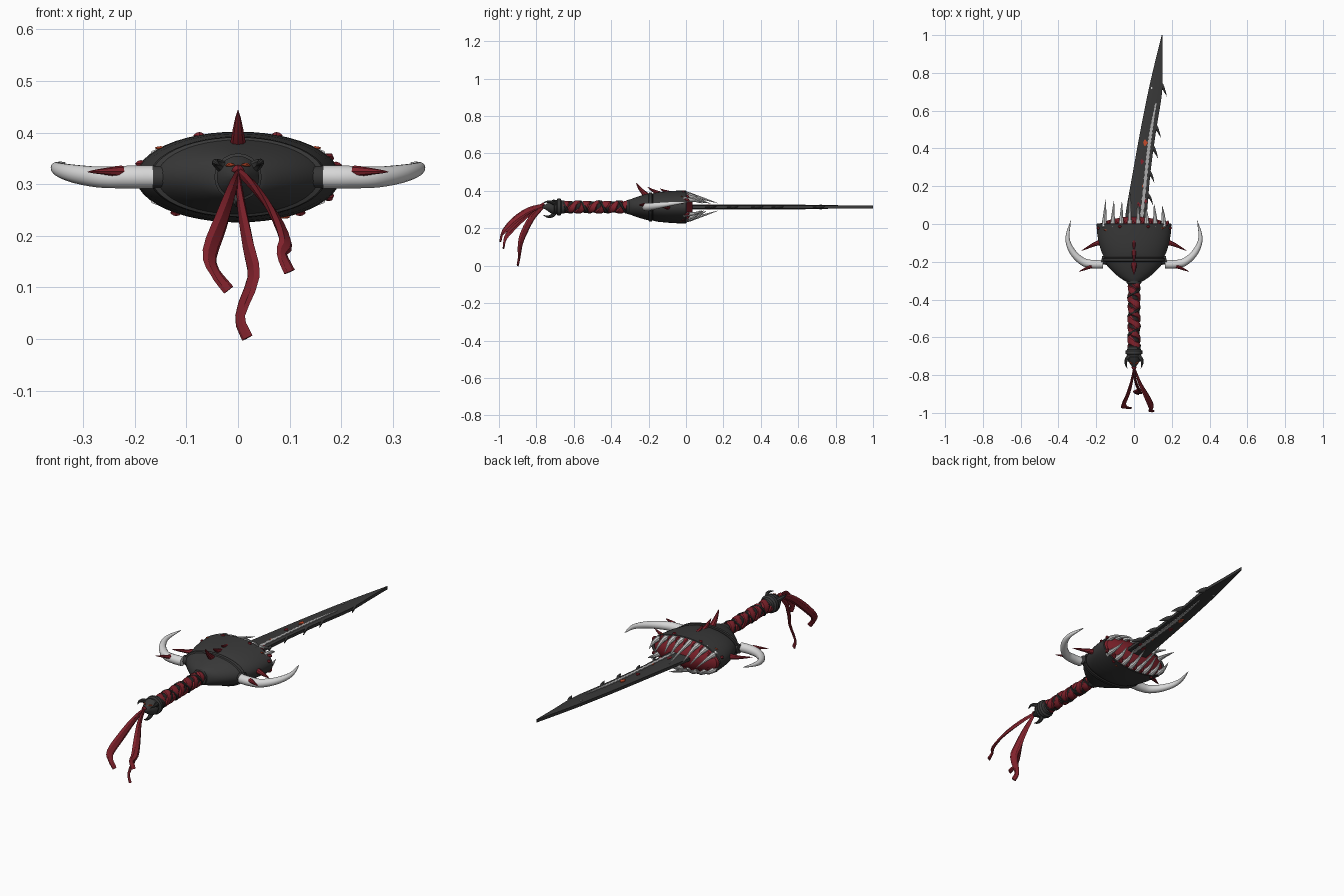
import bpy, bmesh, math, random
from mathutils import Vector

random.seed(4)
if bpy.data.objects.get("Cube"):
    bpy.data.objects.remove(bpy.data.objects["Cube"])

CZ = 0.314  # height of the sword's long axis


def material(name, rgb):
    m = bpy.data.materials.new(name)
    m.use_nodes = True
    m.diffuse_color = (*rgb, 1)
    m.node_tree.nodes["Principled BSDF"].inputs["Base Color"].default_value = (*rgb, 1)
    return m


CHARCOAL = material("charcoal", (0.04, 0.04, 0.04))
BLACK = material("black", (0.02, 0.019, 0.019))
CRIMSON = material("crimson", (0.22, 0.016, 0.025))
BONE = material("bone", (0.68, 0.68, 0.68))
STEEL = material("pale steel", (0.42, 0.42, 0.42))
EMBER = material("ember orange", (0.55, 0.07, 0.025))


def loft(name, rings, mats, pick=None, angle=40):
    """Skin closed rings; pick(face centre) chooses a material slot."""
    bm = bmesh.new()
    rows = [[bm.verts.new(p) for p in ring] for ring in rings]
    n = len(rows[0])
    for a, b in zip(rows, rows[1:]):
        for i in range(n):
            j = (i + 1) % n
            bm.faces.new((a[i], a[j], b[j], b[i]))
    bm.faces.new(rows[0])
    bm.faces.new(rows[-1])
    bmesh.ops.recalc_face_normals(bm, faces=bm.faces)
    if pick:
        for f in bm.faces:
            f.material_index = pick(f.calc_center_median())
    me = bpy.data.meshes.new(name)
    bm.to_mesh(me)
    bm.free()
    for m in mats:
        me.materials.append(m)
    ob = bpy.data.objects.new(name, me)
    bpy.context.collection.objects.link(ob)
    bpy.ops.object.select_all(action='DESELECT')
    ob.select_set(True)
    bpy.context.view_layer.objects.active = ob
    bpy.ops.object.shade_smooth_by_angle(angle=math.radians(angle))
    return ob


def smooth_path(pts, steps):
    """Catmull-Rom interpolation through points."""
    p = [Vector(q) for q in pts]
    p = [2 * p[0] - p[1]] + p + [2 * p[-1] - p[-2]]
    out = []
    for a, b, c, d in zip(p, p[1:], p[2:], p[3:]):
        for s in range(steps):
            t = s / steps
            out.append(0.5 * (2 * b + (c - a) * t + (2 * a - 5 * b + 4 * c - d) * t ** 2
                              + (3 * b - a - 3 * c + d) * t ** 3))
    return out + [p[-2]]


def tube(name, pts, radius, mat, sides=8, steps=4, aspect=1, twist=0, ref=(0, 0, 1), angle=40):
    """Sweep an oval along a path; radius is a function of 0..1."""
    path = smooth_path(pts, steps)
    rings = []
    for k, c in enumerate(path):
        t = (path[min(k + 1, len(path) - 1)] - path[max(k - 1, 0)]).normalized()
        u = Vector(ref).cross(t).normalized()
        v = t.cross(u)
        f = k / (len(path) - 1)
        r, w = radius(f), twist * f
        ru, rv = u * math.cos(w) + v * math.sin(w), v * math.cos(w) - u * math.sin(w)
        ring = []
        for i in range(sides):
            a = math.tau * i / sides
            ring.append(c + ru * r * math.cos(a) + rv * r * aspect * math.sin(a))
        rings.append(ring)
    return loft(name, rings, [mat], angle=angle)


def spike(r):
    return lambda f: r * (1 - f) ** 0.75 + 0.0005


def bump(r):
    return lambda f: .001 + r * math.sin(math.pi * f)


def oval(y, a, b, n=48):
    return [Vector((a * math.cos(math.tau * i / n), y, CZ + b * math.sin(math.tau * i / n)))
            for i in range(n)]


def revolve(name, profile, mat, n=20):
    return loft(name, [oval(y, r, r, n) for y, r in profile], [mat])


def plate(name, pts, width, z, mat):
    """Thin strip lying flat on the blade."""
    rings = []
    for x, y, k in pts:
        w = width * k
        rings.append([(x - w, y, z - .002), (x + w, y, z - .002), (x + w, y, z + .002), (x - w, y, z + .002)])
    return loft(name, rings, [mat], angle=20)


# Blade: swept outline with blunt bevelled edges (left x, right x, y)
outline = [(-.05, .06, -.05), (-.045, .068, .05), (-.005, .088, .28), (.035, .118, .5),
           (.075, .149, .7), (.112, .15, .86), (.147, .15, 1)]


def blade_ring(s):
    l, r, y = s
    w, h, e = r - l, .0125 - .004 * max(y, 0), .0075
    top = [(l, e), (l + .25 * w, h), (r - .2 * w, h), (r, e)]
    return [(x, y, CZ + z) for x, z in top] + [(x, y, CZ - z) for x, z in reversed(top)]


loft("blade", [blade_ring(s) for s in smooth_path(outline, 4)], [CHARCOAL], angle=12)

# Barbs hooked back along the right cutting edge
for x, y, s in ((.078, .12, .8), (.083, .24, .9), (.1, .37, 1), (.115, .48, 1), (.146, .7, 1)):
    tube("blade_barb", [(x - .02, y + .05 * s, CZ), (x + .008, y + .02 * s, CZ),
                        (x + .028 * s, y - .025 * s, CZ)], spike(.02 * s), CHARCOAL, 6, 3, .45, 1.57)

# Serrated pale inlay and coloured flecks on both faces
inlay = smooth_path([(.037, 0, 1), (.066, .29, 1), (.087, .47, 1), (.116, .64, .4)], 16)
for i, p in enumerate(inlay):
    p.z *= 1 if i % 2 else .55
for side in (-1, 1):
    z = CZ + side * .0125
    plate("blade_inlay", inlay, .010, z, STEEL)
    for x, y, s, m in ((.057, .43, .013, EMBER), (.04, .33, .01, CRIMSON), (.022, .1, .011, CRIMSON),
                       (.045, .2, .006, EMBER), (.06, .12, .008, CRIMSON), (.09, .72, .005, BONE)):
        plate("blade_fleck", [(x, y - s * 1.4, .1), (x + .004, y, 1), (x, y + s * 1.4, .1)], s, z, m)

# Guard shell: rounded oval bell with a raised band, dark groove and open mouth
shell = [(-.305, .04, .037), (-.297, .056, .041), (-.28, .082, .048), (-.25, .115, .058),
         (-.22, .143, .067), (-.2, .157, .072), (-.197, .168, .077), (-.183, .172, .078),
         (-.18, .16, .071), (-.172, .161, .074), (-.15, .171, .079), (-.1, .187, .084),
         (-.05, .195, .087), (0, .198, .088), (.003, .192, .084), (-.015, .18, .076)]
loft("guard_shell", [oval(*s) for s in shell], [CHARCOAL, BLACK],
     lambda c: 1 if -.183 < c.y < -.172 else 0)
loft("mouth_gum", [oval(-.02, .185, .08), oval(.004, .177, .073), oval(.022, .13, .05),
                   oval(.036, .06, .02)], [CRIMSON])

# Teeth curving from inside the lip toward the blade, each with a gum root
COUNT = 8
for side in (-1, 1):
    for i in range(COUNT):
        x = -.157 + .314 * i / (COUNT - 1)
        h = .077 * math.sqrt(1 - (x / .188) ** 2)
        n = .115 + random.uniform(-.045, .02) if abs(x) > .05 else .11 + .06 * (i % 2)
        tube("tooth", [(x, -.015, CZ + side * h * .93), (x * .99, .04, CZ + side * (h * .72 + .006)),
                       (x * .95, n, CZ + side * .02)], spike(.0145), BONE, 8, 4)
        tube("gum_root", [(x + .012, -.012, CZ + side * h * .95), (x + .02, .006, CZ + side * h * .9),
                          (x + .024, .018, CZ + side * h * .7)], bump(.008), CRIMSON, 6, 3)

# Side tusks and side thorns, mirrored
for s in (-1, 1):
    tube("tusk", [(s * .165, -.212, CZ), (s * .215, -.213, CZ), (s * .27, -.2, CZ), (s * .325, -.148, CZ + .008),
                  (s * .352, -.075, CZ + .018), (s * .335, .018, CZ + .028)],
         lambda f: .0225 * (1 - f ** 2.2) ** .8 + .0005, BONE, 14, 5)
    tube("side_thorn", [(s * .175, -.095, CZ), (s * .22, -.112, CZ), (s * .278, -.142, CZ + .005)],
         spike(.015), CRIMSON, 8, 3)
    tube("rear_thorn", [(s * .225, -.222, CZ + .011), (s * .255, -.236, CZ + .011), (s * .292, -.252, CZ + .01)],
         spike(.011), CRIMSON, 8, 3)
    # Dark sockets that hold the tusks
    tube("tusk_socket", [(s * .14, -.195, CZ), (s * .172, -.19, CZ)], lambda f: .022, CHARCOAL, 12, 1)

# Crest of three thorns along the top of the guard
for y, z, ty, tz, r in ((-.2, .365, -.268, .444, .017), (-.14, .385, -.205, .42, .012), (-.09, .39, -.138, .412, .01)):
    tube("crest_thorn", [(0, y, z), (0, (y + ty) / 2 - .006, (z + tz) / 2), (0, ty, tz)],
         spike(r), CRIMSON, 8, 3)

# Small bumps on the rim and thin flecks lying along the shell
for x, top, y, r, m in ((.075, 1, -.012, .007, CRIMSON), (-.075, 1, -.012, .007, CRIMSON), (.19, 1, -.02, .007, CRIMSON),
                        (.12, -1, -.012, .007, CRIMSON), (-.12, -1, -.012, .007, CRIMSON),
                        (-.188, 1, -.02, .007, CRIMSON), (-.15, 1, -.03, .003, EMBER),
                        (.15, 1, -.02, .003, EMBER), (.09, -1, -.025, .003, EMBER)):
    h = .087 * math.sqrt(1 - (x / .197) ** 2)
    tube("shell_fleck", [(x - .011, y, CZ + top * h), (x, y - .002, CZ + top * h), (x + .011, y, CZ + top * h)],
         bump(r), m, 6, 2)

# Grip: dark core wound with cloth strips, crossed by a thin dark cord
revolve("grip_core", [(-.67, .029), (-.28, .029)], BLACK)
for phase, turns, r, hgt, wide, m in ((0, 3.25, .025, .009, 2.3, CRIMSON), (math.pi, 3.25, .0265, .008, 2.2, CRIMSON),
                                      (1, -3.5, .032, .004, 1.7, BLACK)):
    coil = []
    for i in range(81):
        a = phase + math.tau * turns * i / 80
        coil.append((r * math.cos(a), -.66 + .355 * i / 80, CZ + r * math.sin(a)))
    tube("grip_wrap", coil, lambda f, h=hgt: h * (1 + .18 * math.sin(60 * f)), m, 8, 1, wide,
         ref=(0, 1, 0), angle=35)
revolve("grip_collar", [(-.318, .03), (-.315, .038), (-.295, .04), (-.28, .038)], CHARCOAL)

# Pommel with three hooked claws
revolve("pommel", [(-.768, .006), (-.75, .014), (-.725, .032), (-.705, .041), (-.7, .036), (-.692, .036),
                   (-.687, .046), (-.672, .045), (-.665, .036), (-.65, .034), (-.645, .028)], CHARCOAL)
for deg in (33, 147, 270):
    c, s = math.cos(math.radians(deg)), math.sin(math.radians(deg))
    tube("pommel_claw", [(c * r, y, CZ + s * r) for r, y in ((.028, -.7), (.046, -.715), (.052, -.738), (.043, -.765))],
         spike(.013), CHARCOAL, 8, 4, ref=(s, .2, -c))
tube("pommel_knot", [(-.012, -.758, CZ + .012), (0, -.765, CZ + .015), (.012, -.758, CZ + .012)],
     bump(.008), CRIMSON, 8, 3)
for s in (-1, 1):
    tube("pommel_fleck", [(s * .006, -.742, CZ + .023), (s * .016, -.736, CZ + .024), (s * .024, -.728, CZ + .022)],
         bump(.003), EMBER, 6, 2)

# Torn cloth streamers hanging from the pommel
streamers = [
    [(0, -.755, .325), (-.012, -.83, .29), (-.032, -.9, .23), (-.055, -.955, .165), (-.045, -.97, .13), (-.018, -.975, .095)],
    [(0, -.755, .325), (.006, -.82, .262), (.02, -.865, .18), (.03, -.885, .12), (.004, -.892, .045), (.018, -.9, .002)],
    [(0, -.755, .325), (.03, -.84, .296), (.068, -.915, .245), (.092, -.968, .19), (.085, -.985, .165), (.1, -.992, .13)],
]
for pts, twist in zip(streamers, (1.4, -1.2, 1.3)):
    tube("streamer", pts, lambda f: .005 + .015 * math.sin(math.pi * min(.9, f * 1.1 + .03)) ** .7,
         CRIMSON, 6, 3, .4, twist, ref=(1, 0, 0), angle=25)
